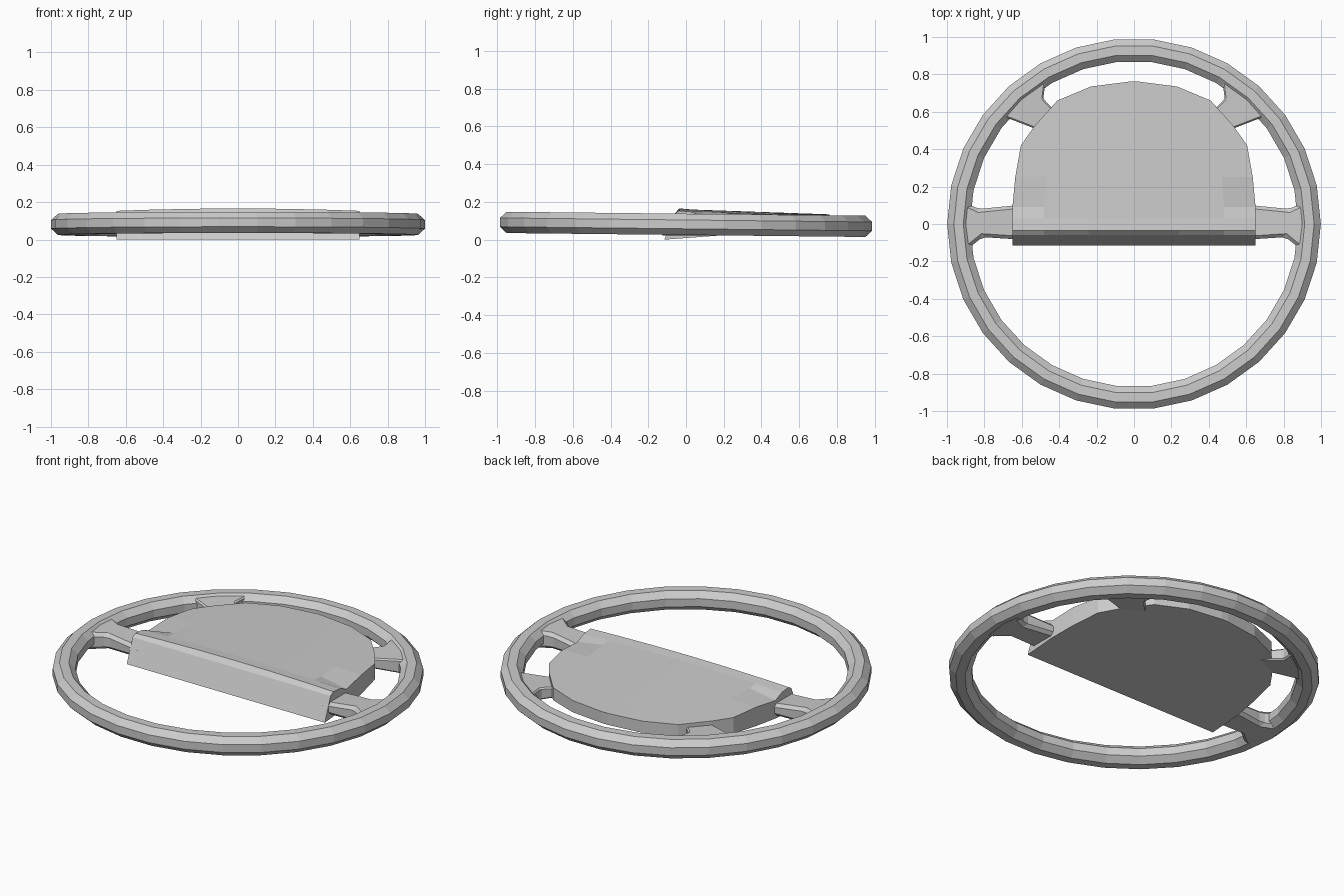
import bpy, bmesh, math

if "Cube" in bpy.data.objects:
    bpy.data.objects.remove(bpy.data.objects["Cube"])


def make(name, verts, faces, mirror=False, bevel=0.0):
    me = bpy.data.meshes.new(name)
    me.from_pydata(verts, [], faces)
    bm = bmesh.new()
    bm.from_mesh(me)
    bmesh.ops.recalc_face_normals(bm, faces=bm.faces)
    bm.to_mesh(me)
    bm.free()
    ob = bpy.data.objects.new(name, me)
    bpy.context.collection.objects.link(ob)
    if bevel:
        b = ob.modifiers.new("edge_chamfer", 'BEVEL')
        b.width = bevel
        b.segments = 1
    if mirror:
        m = ob.modifiers.new("mirror", 'MIRROR')
        m.use_mirror_merge = False
    return ob


def prism(name, outline, bottom, top, bevel):
    """Extrude an outline between two sloping planes, mirrored in x."""
    n = len(outline)
    verts = [(x, y, bottom(x, y)) for x, y in outline]
    verts += [(x, y, top(x, y)) for x, y in outline]
    faces = [tuple(range(n)), tuple(range(n, 2 * n))]
    faces += [(i, (i + 1) % n, n + (i + 1) % n, n + i) for i in range(n)]
    return make(name, verts, faces, True, bevel)


# Rim: slightly tilted ring with an octagonal section
SEG, SIDES = 30, 8
verts, faces = [], []
for i in range(SEG):
    a = 2 * math.pi * i / SEG
    for j in range(SIDES):
        t = 2 * math.pi * (j + 0.5) / SIDES
        r = 0.938 + 0.066 * math.cos(t)
        x, y = r * math.cos(a), 0.993 * r * math.sin(a)
        verts.append((x, y, 0.081 - 0.011 * y + 0.061 * math.sin(t)))
        k, l = (i + 1) % SEG, (j + 1) % SIDES
        faces.append((i * SIDES + j, k * SIDES + j, k * SIDES + l, i * SIDES + l))
make("rim", verts, faces)

# Hub pad: rows of (y, half width), domed top and wedge-shaped underside
rows = [(-0.06, 0.65), (-0.035, 0.65), (0.03, 0.65), (0.09, 0.65), (0.25, 0.635),
        (0.42, 0.605), (0.52, 0.535), (0.66, 0.41), (0.735, 0.23), (0.762, 0.02)]
cols = [-1, -0.74, -0.37, 0, 0.37, 0.74, 1]
nr, nc = len(rows), len(cols)
top, base = [], []
for r, (y, w) in enumerate(rows):
    for c in cols:
        x = c * w
        z = 0.162 - 0.035 * (y + 0.035) - 0.03 * x * x
        if r == 0:
            z = 0.138
        elif r == 1:
            z += 0.004
        elif r == 3 and abs(c) == 1:
            z = 0.122          # dip beside the side spokes
        top.append((x, y, z))
        yb = -0.115 if r == 0 else y
        base.append((x, yb, 0.075 * (yb + 0.115)))
n = nr * nc
faces = []
for r in range(nr - 1):
    for c in range(nc - 1):
        q = (r * nc + c, r * nc + c + 1, (r + 1) * nc + c + 1, (r + 1) * nc + c)
        faces += [q, tuple(n + v for v in reversed(q))]
loop = (list(range(nc)) + [r * nc + nc - 1 for r in range(1, nr)]
        + [(nr - 1) * nc + c for c in range(nc - 2, -1, -1)]
        + [r * nc for r in range(nr - 2, 0, -1)])
for i, v in enumerate(loop):
    w = loop[(i + 1) % len(loop)]
    faces.append((v, w, n + w, n + v))
make("hub_pad", top + base, faces)

# Side spokes, flaring into the rim
prism("side_spoke",
      [(0.58, -0.085), (0.81, -0.07), (0.885, -0.13), (0.93, -0.15), (0.955, 0.03),
       (0.93, 0.2), (0.895, 0.11), (0.83, 0.08), (0.58, 0.105)],
      lambda x, y: 0.022 + 0.03 * (0.95 - x), lambda x, y: 0.10 + 0.09 * (x - 0.62),
      0.018)

# Upper diagonal spokes, wide where they meet the rim
prism("upper_spoke",
      [(0.38, 0.56), (0.485, 0.67), (0.47, 0.79), (0.5, 0.81), (0.63, 0.7),
       (0.755, 0.56), (0.69, 0.572), (0.53, 0.51), (0.46, 0.47)],
      lambda x, y: 0.03 + 0.06 * (1.35 - x - y), lambda x, y: 0.112 + 0.04 * (x + y - 1.1),
      0.008)
